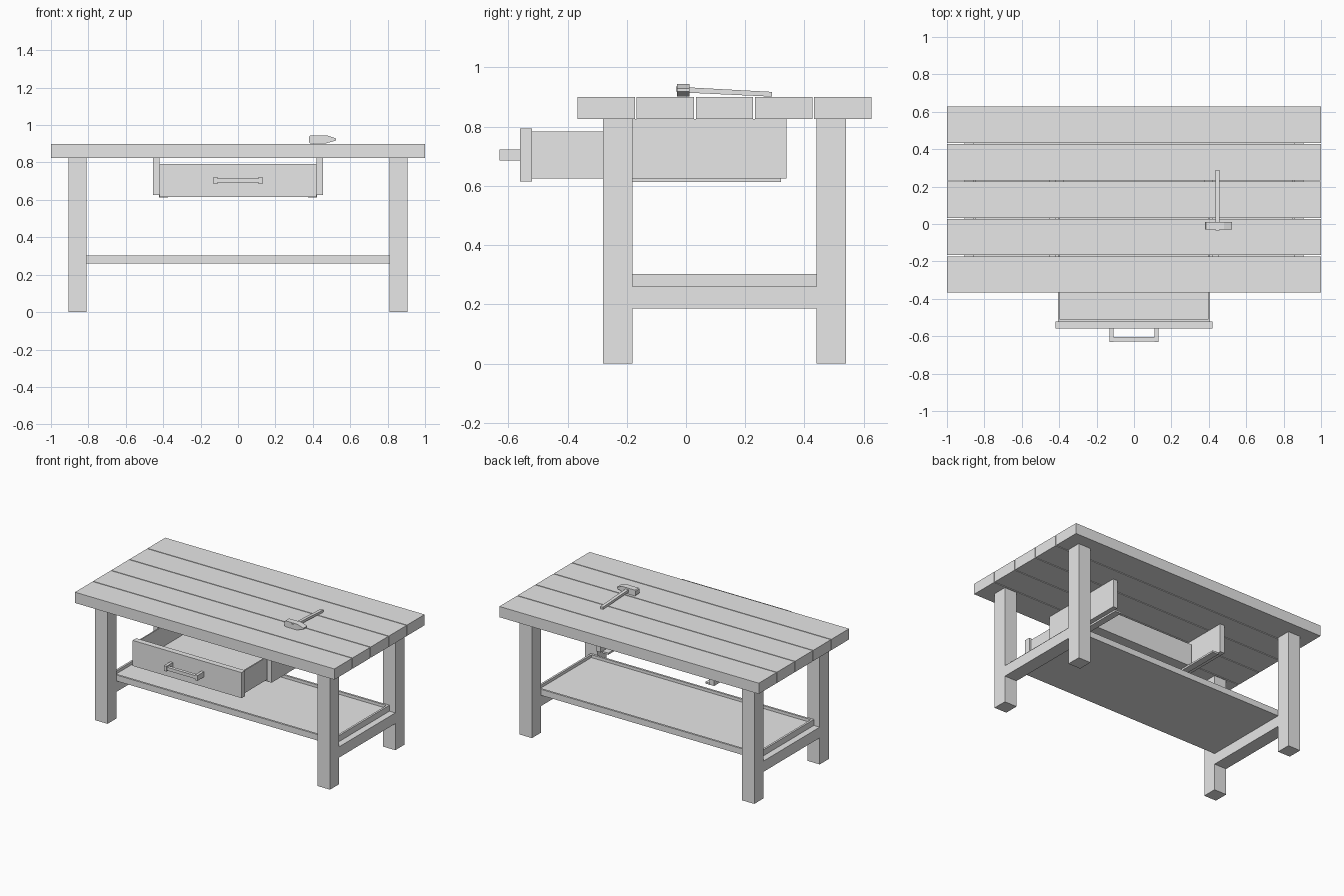
import bpy, bmesh
from mathutils import Vector

cube = bpy.data.objects.get("Cube")
if cube:
    bpy.data.objects.remove(cube, do_unlink=True)

# One plain grey for everything
grey = bpy.data.materials.new("plain_grey")
grey.use_nodes = True
colour = (0.8, 0.8, 0.8, 1)
grey.diffuse_color = colour
grey.node_tree.nodes["Principled BSDF"].inputs["Base Color"].default_value = colour


def finish(name, bm):
    bmesh.ops.recalc_face_normals(bm, faces=bm.faces)
    mesh = bpy.data.meshes.new(name)
    bm.to_mesh(mesh)
    bm.free()
    mesh.materials.append(grey)
    obj = bpy.data.objects.new(name, mesh)
    bpy.context.collection.objects.link(obj)
    return obj


def add_box(bm, x, y, z):
    """Add a box given (min, max) along each axis."""
    verts = bmesh.ops.create_cube(bm, size=1)["verts"]
    for v in verts:
        v.co = Vector([lo + (c + 0.5) * (hi - lo) for c, (lo, hi) in zip(v.co, (x, y, z))])


def box(name, x, y, z):
    bm = bmesh.new()
    add_box(bm, x, y, z)
    return finish(name, bm)


def tray(name, x, y, z, wall, floor):
    """Open box: a slab whose top is inset and pushed down."""
    bm = bmesh.new()
    add_box(bm, x, y, z)
    bm.normal_update()
    top = max(bm.faces, key=lambda f: f.calc_center_median().z)
    bmesh.ops.inset_region(bm, faces=[top], thickness=wall)
    sunk = bmesh.ops.extrude_discrete_faces(bm, faces=[top])["faces"][0]
    for v in sunk.verts:
        v.co.z = floor
    return finish(name, bm)


def prism(name, profile, axis, lo, hi):
    """Extrude a 2D profile along x or y."""
    bm = bmesh.new()
    place = (lambda a, b: (lo, a, b)) if axis == "x" else (lambda a, b: (a, lo, b))
    face = bm.faces.new([bm.verts.new(place(a, b)) for a, b in profile])
    moved = bmesh.ops.extrude_face_region(bm, geom=[face])["geom"]
    shift = Vector((hi - lo, 0, 0)) if axis == "x" else Vector((0, hi - lo, 0))
    bmesh.ops.translate(bm, vec=shift, verts=[g for g in moved if isinstance(g, bmesh.types.BMVert)])
    return finish(name, bm)


# Table top planks
for i in range(5):
    y = -0.367 + i * 0.2
    box(f"top_plank_{i + 1}", (-1, 1), (y, y + 0.194), (0.825, 0.9))

# Paired parts on both sides
for side, s in (("left", 1), ("right", -1)):
    def span(a, b):
        return tuple(sorted((s * a, s * b)))

    # Legs and side rail
    box(f"front_leg_{side}", span(0.81, 0.905), (-0.28, -0.18), (0, 0.825))
    box(f"back_leg_{side}", span(0.81, 0.905), (0.44, 0.54), (0, 0.825))
    box(f"side_rail_{side}", span(0.81, 0.905), (-0.18, 0.44), (0.185, 0.26))
    # Drawer support and runner
    box(f"drawer_support_{side}", span(0.42, 0.455), (-0.28, 0.34), (0.625, 0.825))
    box(f"drawer_runner_{side}", span(0.375, 0.422), (-0.26, 0.32), (0.613, 0.625))
    # Handle post
    box(f"handle_post_{side}", span(0.11, 0.13), (-0.63, -0.56), (0.685, 0.722))

# Lower shelf with a raised rim
tray("lower_shelf", (-0.86, 0.86), (-0.18, 0.44), (0.26, 0.302), 0.02, 0.282)

# Pulled-out drawer
tray("drawer_box", (-0.405, 0.405), (-0.52, 0.08), (0.625, 0.783), 0.012, 0.64)
box("drawer_front", (-0.42, 0.42), (-0.56, -0.52), (0.615, 0.793))
box("handle_bar", (-0.11, 0.11), (-0.627, -0.604), (0.692, 0.715))

# Hammer resting on the top
head = [(0.38, 0.908), (0.386, 0.902), (0.47, 0.902), (0.525, 0.918),
        (0.525, 0.928), (0.48, 0.943), (0.386, 0.943), (0.38, 0.937)]
prism("hammer_head", head, "y", -0.03, 0.012)
handle = [(-0.034, 0.918), (0.012, 0.914), (0.29, 0.901), (0.29, 0.917), (0.012, 0.932), (-0.034, 0.936)]
prism("hammer_handle", handle, "x", 0.436, 0.458)
